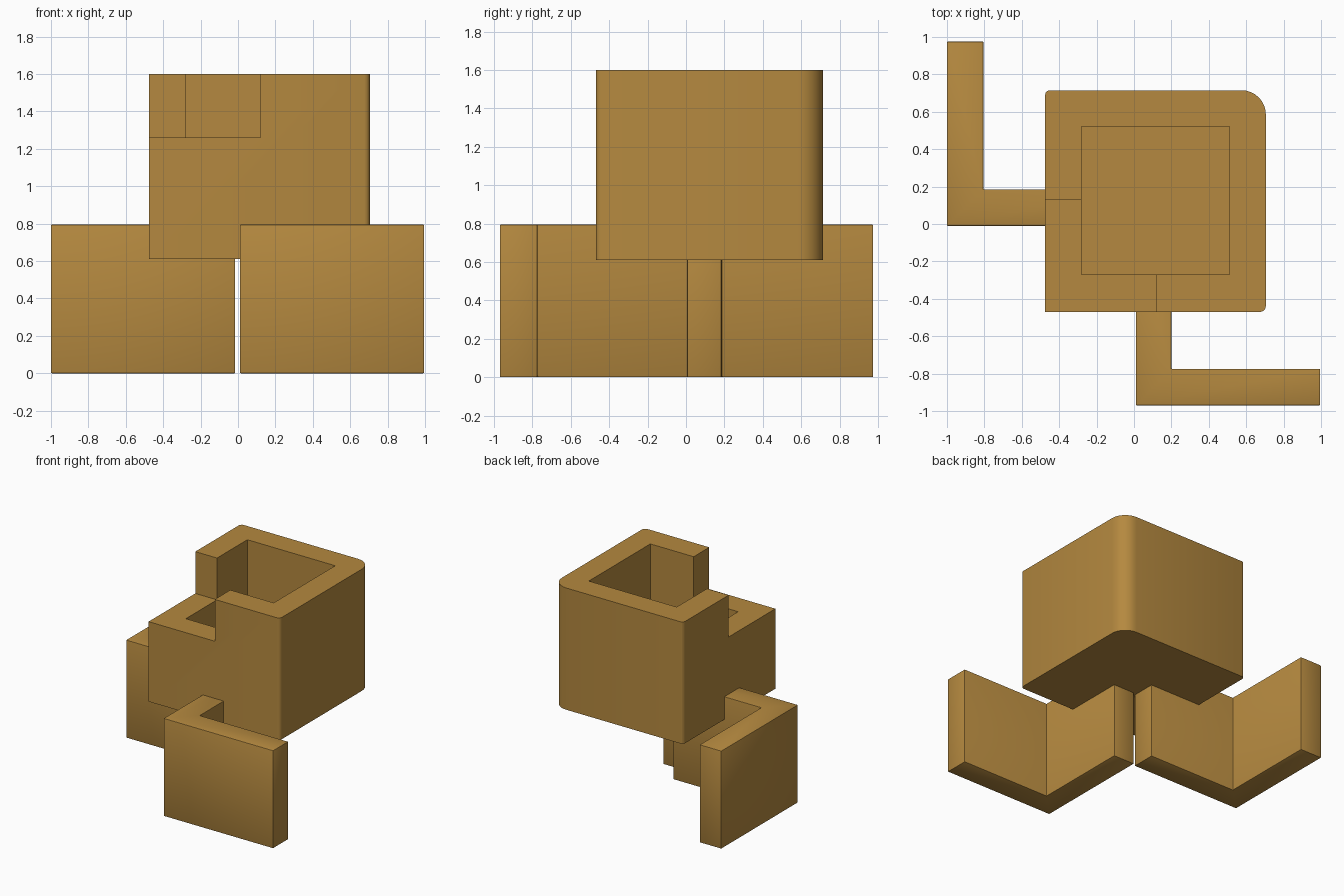
import bpy
import bmesh

default = bpy.data.objects.get("Cube")
if default:
    bpy.data.objects.remove(default, do_unlink=True)

# single ochre material
ochre = bpy.data.materials.new("ochre")
ochre.use_nodes = True
COLOUR = (0.46, 0.25, 0.05, 1.0)
ochre.diffuse_color = COLOUR
bsdf = ochre.node_tree.nodes["Principled BSDF"]
bsdf.inputs["Base Color"].default_value = COLOUR
bsdf.inputs["Roughness"].default_value = 0.7


def prism(name, outline, bottom, top, rounding=()):
    """Extrude an outline upward; rounding lists (corner, radius, segments)."""
    bm = bmesh.new()
    base = [bm.verts.new((x, y, bottom)) for x, y in outline]
    face = bm.faces.new(base)
    ext = bmesh.ops.extrude_face_region(bm, geom=[face])
    for v in ext["geom"]:
        if isinstance(v, bmesh.types.BMVert):
            v.co.z = top
    bmesh.ops.recalc_face_normals(bm, faces=bm.faces)
    for corner, radius, segments in rounding:
        x, y = outline[corner]
        edges = [e for e in bm.edges if all(
            abs(v.co.x - x) + abs(v.co.y - y) < 1e-4 for v in e.verts)]
        bmesh.ops.bevel(bm, geom=edges, offset=radius, segments=segments,
                        profile=0.5, affect='EDGES')
    mesh = bpy.data.meshes.new(name)
    bm.to_mesh(mesh)
    bm.free()
    mesh.materials.append(ochre)
    obj = bpy.data.objects.new(name, mesh)
    bpy.context.collection.objects.link(obj)
    return obj


def rectangle(x0, x1, y0, y1):
    return [(x0, y0), (x1, y0), (x1, y1), (x0, y1)]


def finish(obj, width):
    """Soften edges slightly, apply modifiers and shade."""
    bpy.ops.object.select_all(action='DESELECT')
    obj.select_set(True)
    bpy.context.view_layer.objects.active = obj
    if width:
        bevel = obj.modifiers.new("soft_edges", 'BEVEL')
        bevel.width = width
        bevel.segments = 2
        bevel.limit_method = 'ANGLE'
    for mod in list(obj.modifiers):
        bpy.ops.object.modifier_apply(modifier=mod.name)
    bpy.ops.object.shade_smooth_by_angle()


# raised box: rounded back corner, hollow inside, one upper corner cut away
box = prism("hollow_box", rectangle(-0.475, 0.705, -0.47, 0.715), 0.61, 1.60,
            [(2, 0.13, 8), (1, 0.03, 3), (3, 0.025, 3)])
cutters = [
    prism("cavity_cutter", rectangle(-0.28, 0.51, -0.27, 0.52), 0.81, 1.80),
    prism("notch_cutter", rectangle(-0.70, 0.12, -0.70, 0.13), 1.26, 1.80),
]
for cutter in cutters:
    cutter.hide_render = True
    cut = box.modifiers.new(cutter.name, 'BOOLEAN')
    cut.operation = 'DIFFERENCE'
    cut.solver = 'EXACT'
    cut.object = cutter
finish(box, 0)
for cutter in cutters:
    bpy.data.objects.remove(cutter, do_unlink=True)

# low L-shaped walls
front_wall = prism("front_wall", [
    (0.01, -0.97), (0.995, -0.97), (0.995, -0.775),
    (0.20, -0.775), (0.20, 0.01), (0.01, 0.01)], 0, 0.795)
side_wall = prism("side_wall", [
    (-1.0, -0.01), (-0.015, -0.01), (-0.015, 0.185),
    (-0.805, 0.185), (-0.805, 0.975), (-1.0, 0.975)], 0, 0.795)
for wall in (front_wall, side_wall):
    finish(wall, 0.005)
